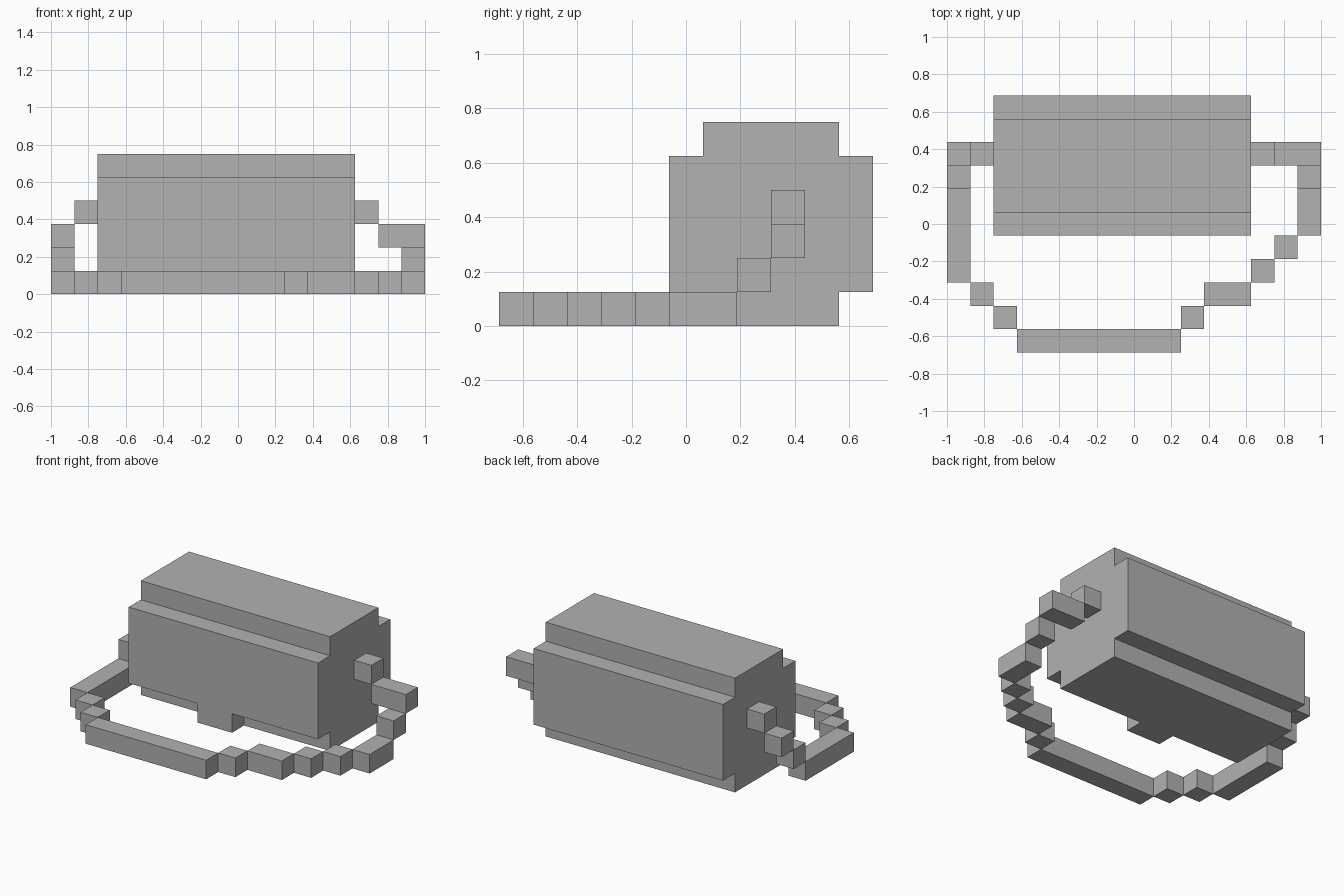
import bpy
import bmesh
from mathutils import Vector

cube = bpy.data.objects.get("Cube")
if cube:
    bpy.data.objects.remove(cube, do_unlink=True)

UNIT = 0.125                            # edge of one block
ORIGIN = Vector((-8, -5.5, 0))          # block grid corner

grey = bpy.data.materials.new("plain grey")
grey.use_nodes = True
colour = (0.445, 0.445, 0.445, 1)
grey.diffuse_color = colour
grey.node_tree.nodes["Principled BSDF"].inputs["Base Color"].default_value = colour


def place(p):
    return (Vector(p) + ORIGIN) * UNIT


def finish(name, bm):
    bmesh.ops.recalc_face_normals(bm, faces=bm.faces)
    mesh = bpy.data.meshes.new(name)
    bm.to_mesh(mesh)
    bm.free()
    mesh.materials.append(grey)
    obj = bpy.data.objects.new(name, mesh)
    bpy.context.collection.objects.link(obj)
    return obj


def block(name, start, size=(1, 1, 1)):
    """Box from its low corner and size, in blocks."""
    bm = bmesh.new()
    bmesh.ops.create_cube(bm, size=1)
    for v in bm.verts:
        v.co = place([s + (c + 0.5) * d for s, c, d in zip(start, v.co, size)])
    return finish(name, bm)


# Bag body: stepped end profile extruded sideways
profile = [(1, 0), (5, 0), (5, 1), (6, 1), (6, 5), (5, 5),
           (5, 6), (1, 6), (1, 5), (0, 5), (0, 1), (1, 1)]
bm = bmesh.new()
end = bm.faces.new([bm.verts.new(place((2, y + 5, z))) for y, z in profile])
side = bmesh.ops.extrude_face_region(bm, geom=[end])
bmesh.ops.translate(bm, vec=(11 * UNIT, 0, 0),
                    verts=[g for g in side["geom"] if isinstance(g, bmesh.types.BMVert)])
finish("bag_body", bm)

# Clasp tab under the front edge
block("clasp", (6, 5, 0), (2, 1, 1))

# Strap ends stepping down from the body sides
block("right_strap_mount", (1, 8, 3))
block("right_strap_upper", (0, 8, 2))
block("left_strap_mount", (13, 8, 3))
block("left_strap_upper", (14, 8, 2), (2, 1, 1))
for label, x in (("right", 0), ("left", 15)):
    block(label + "_strap_lower", (x, 7, 1))

# Strap lying on the ground: x, y, width, depth
strap = [(0, 3, 1, 4), (1, 2, 1, 1), (2, 1, 1, 1), (3, 0, 7, 1), (10, 1, 1, 1),
         (11, 2, 2, 1), (13, 3, 1, 1), (14, 4, 1, 1), (15, 5, 1, 2)]
for i, (x, y, w, d) in enumerate(strap):
    block(f"ground_strap_{i + 1}", (x, y, 0), (w, d, 1))
